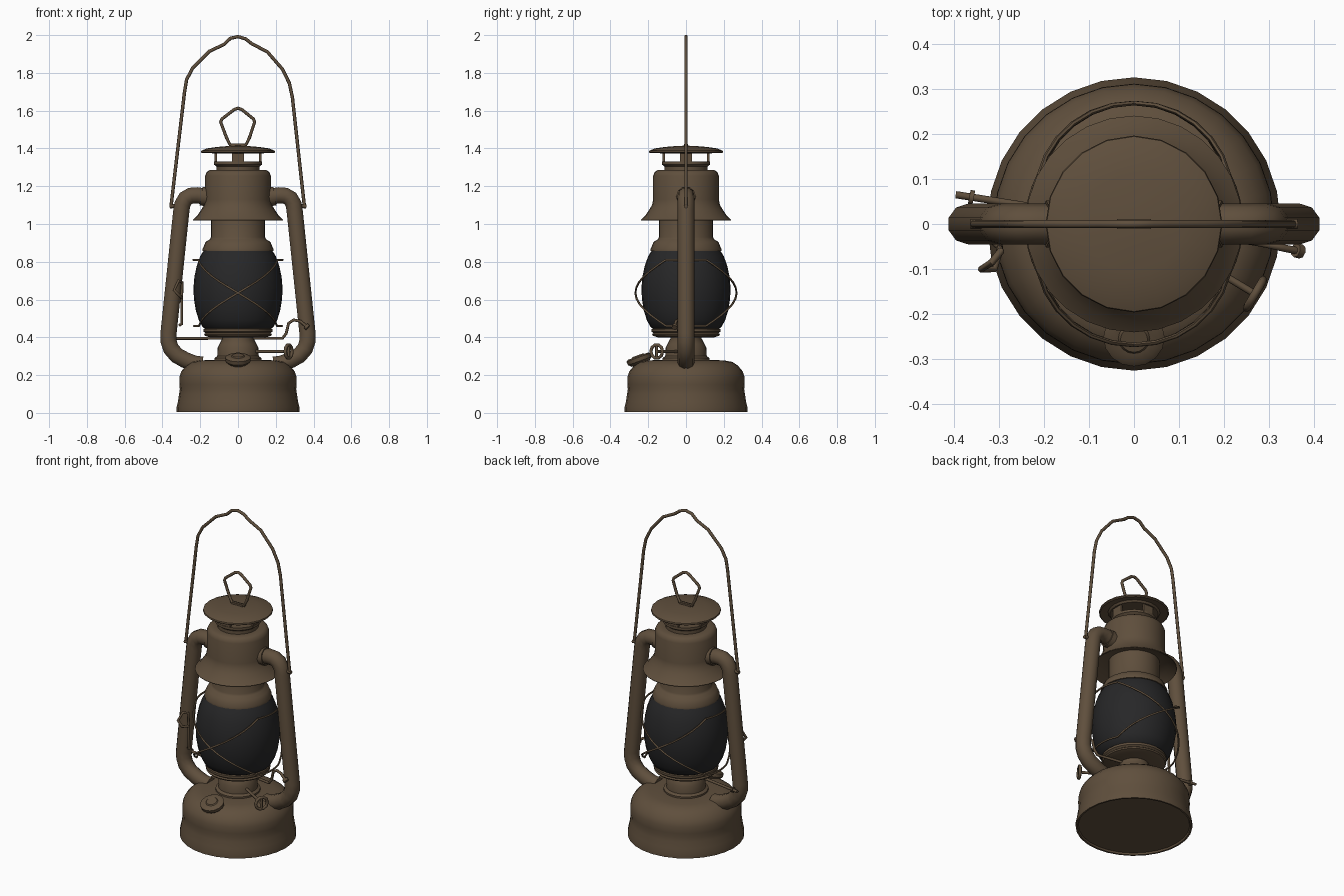
import bpy
import math
from mathutils import Vector, Matrix

cube = bpy.data.objects.get("Cube")
if cube:
    bpy.data.objects.remove(cube)


def material(name, rgb):
    m = bpy.data.materials.new(name)
    m.use_nodes = True
    m.diffuse_color = (*rgb, 1)
    m.node_tree.nodes["Principled BSDF"].inputs["Base Color"].default_value = (*rgb, 1)
    return m


BROWN = material("aged brown metal", (0.115, 0.078, 0.046))
BLACK = material("sooty dark glass", (0.02, 0.02, 0.021))


def finish(obj, mat, angle=40):
    if not obj.data.materials:
        obj.data.materials.append(mat)
    bpy.ops.object.select_all(action='DESELECT')
    obj.select_set(True)
    bpy.context.view_layer.objects.active = obj
    bpy.ops.object.shade_smooth_by_angle(angle=math.radians(angle))
    return obj


def lathe(name, profile, mat=BROWN, segs=28, matrix=None):
    """Revolve (radius, height) points about z; a zero radius closes the end."""
    verts, rings, faces = [], [], []
    for r, z in profile:
        n = 1 if r == 0 else segs
        rings.append([len(verts) + i for i in range(n)])
        verts += [(r * math.cos(math.tau * i / segs), r * math.sin(math.tau * i / segs), z)
                  for i in range(n)]
    for a, b in zip(rings, rings[1:]):
        for i in range(segs):
            j = (i + 1) % segs
            quad = [a[i % len(a)], a[j % len(a)], b[j % len(b)], b[i % len(b)]]
            faces.append(list(dict.fromkeys(quad)))
    mesh = bpy.data.meshes.new(name)
    mesh.from_pydata(verts, [], faces)
    obj = bpy.data.objects.new(name, mesh)
    bpy.context.collection.objects.link(obj)
    if matrix:
        obj.matrix_world = matrix
    return finish(obj, mat)


def tube(name, points, radius, mat=BROWN, smooth=False, closed=False, sides=2):
    """Sweep a round section along a path and keep it as a mesh."""
    curve = bpy.data.curves.new(name + " path", 'CURVE')
    curve.dimensions = '3D'
    curve.bevel_depth = radius
    curve.bevel_resolution = sides
    curve.use_fill_caps = True
    curve.resolution_u = 4
    spline = curve.splines.new('BEZIER' if smooth else 'POLY')
    pts = spline.bezier_points if smooth else spline.points
    pts.add(len(points) - 1)
    for p, co in zip(pts, points):
        if smooth:
            p.co = co
            p.handle_left_type = p.handle_right_type = 'AUTO'
        else:
            p.co = (*co, 1)
    spline.use_cyclic_u = closed
    path = bpy.data.objects.new(name + " path", curve)
    bpy.context.collection.objects.link(path)
    deps = bpy.context.evaluated_depsgraph_get()
    mesh = bpy.data.meshes.new_from_object(path.evaluated_get(deps))
    bpy.data.objects.remove(path)
    obj = bpy.data.objects.new(name, mesh)
    bpy.context.collection.objects.link(obj)
    return finish(obj, mat, 60)


def box(name, center, size, turn=0):
    bpy.ops.mesh.primitive_cube_add(size=1)
    obj = bpy.context.object
    obj.name = name
    rot = Matrix.Rotation(turn, 4, 'Z')
    obj.matrix_world = rot @ Matrix.Translation(center) @ Matrix.Diagonal((*size, 1))
    return finish(obj, BROWN)


# Fuel tank with rolled foot and rounded shoulder
lathe("fuel_tank", [(0, .015), (.31, .015), (.315, .005), (.325, .005), (.325, .03), (.318, .06),
                    (.312, .10), (.308, .125), (.311, .15), (.31, .19), (.30, .22), (.275, .25),
                    (.245, .27), (.20, .278), (.13, .28), (0, .28)])

# Burner cone and the plate carrying the globe
lathe("burner", [(.125, .275), (.125, .29), (.11, .30), (.108, .345), (.098, .365), (.082, .395),
                 (.085, .41), (.0, .41)])
lathe("globe_plate", [(0, .40), (.15, .40), (.175, .408), (.18, .416), (.172, .422), (.182, .43),
                      (.182, .443), (.165, .45), (0, .45)])

# Glass globe
lathe("glass_globe", [(.165, .44), (.188, .455), (.207, .49), (.223, .54), (.233, .60), (.236, .66),
                      (.231, .72), (.218, .78), (.20, .83), (.178, .865)], BLACK)

# Chimney collar, flared hood and its shoulder
lathe("chimney_collar", [(.17, .855), (.188, .858), (.188, .868), (.18, .885), (.172, .905), (.15, .918),
                         (.143, .93), (.143, 1.07)])
lathe("hood", [(.14, 1.06), (.19, 1.05), (.238, 1.018), (.24, 1.022), (.215, 1.045), (.195, 1.075),
               (.18, 1.10), (.174, 1.13), (.174, 1.255), (.166, 1.275), (.15, 1.285), (.12, 1.285), (0, 1.285)])

# Vent: lower ring, four posts and the domed cap
lathe("vent_ring", [(.115, 1.28), (.115, 1.305), (.128, 1.315), (.128, 1.33), (.115, 1.33), (0, 1.325)])
for k in range(4):
    box(f"vent_post_{k + 1}", (.118, 0, 1.352), (.012, .066, .07), k * math.pi / 2)
lathe("vent_cap", [(0, 1.372), (.135, 1.372), (.145, 1.382), (.19, 1.375), (.196, 1.38), (.194, 1.388),
                   (.165, 1.400), (.11, 1.408), (.05, 1.413), (0, 1.415)], segs=20)

# Lifting ring on the cap
box("ring_bracket", (0, 0, 1.417), (.075, .022, .014))
tube("lifting_ring", [(-.042, 0, 1.42), (-.06, 0, 1.455), (-.092, 0, 1.54), (-.085, 0, 1.556),
                      (-.02, 0, 1.606), (0, 0, 1.613), (.02, 0, 1.606), (.082, 0, 1.556),
                      (.088, 0, 1.54), (.06, 0, 1.455), (.042, 0, 1.42)], .0085, closed=True)

# Side air tubes, mirrored, with sockets at the hood
arm = [(.15, 1.14), (.215, 1.152), (.25, 1.15), (.277, 1.135), (.294, 1.105), (.30, 1.07),
       (.368, .42), (.368, .38), (.355, .34), (.325, .305), (.28, .28), (.235, .262), (.19, .255)]
for side, label in ((1, "left"), (-1, "right")):
    tube(f"{label}_air_tube", [(side * x, 0, z) for x, z in arm], .045, sides=3)
    tube(f"{label}_tube_socket", [(side * .165, 0, 1.143), (side * .195, 0, 1.148)], .052, sides=3)
    tube(f"{label}_bail_pivot", [(side * .29, 0, 1.10), (side * .362, 0, 1.093)], .011)

# Wire bail handle with a raised grip
tube("bail_handle", [(-.355, 0, 1.09), (-.335, 0, 1.26), (-.283, 0, 1.70), (-.272, 0, 1.765),
                     (-.24, 0, 1.825), (-.15, 0, 1.915), (-.075, 0, 1.95), (-.04, 0, 1.983),
                     (0, 0, 1.992), (.04, 0, 1.98), (.075, 0, 1.953), (.155, 0, 1.912),
                     (.235, 0, 1.82), (.272, 0, 1.745), (.288, 0, 1.67), (.333, 0, 1.26),
                     (.352, 0, 1.09)], .009)


# Globe guard: crossed wires on front and back, joined around the sides
def guard_point(angle, z):
    r = .268 - 1.1 * (z - .64) ** 2
    return (r * math.sin(angle), -r * math.cos(angle), z)


for face, label in ((0, "front"), (math.pi, "back")):
    for s in (1, -1):
        steps = [i / 6 for i in range(-6, 7)]
        tube(f"{label}_guard_wire_{'a' if s > 0 else 'b'}",
             [guard_point(face + s * t * 1.1, .635 + .175 * t) for t in steps], .0055, sides=1)
for side, label in ((1, "left"), (-1, "right")):
    for z, part in ((.81, "upper"), (.46, "lower")):
        tube(f"{label}_{part}_guard_wire",
             [guard_point(side * (math.pi / 2 + t * .118), z) for t in range(-4, 5)], .0055, sides=1)

# Globe lifting rod with crank end and knob
tube("globe_lift_rod", [(-.395, .065, .395), (-.30, .05, .395), (.235, -.035, .395), (.255, -.038, .42),
                        (.268, -.04, .475), (.295, -.045, .492), (.33, -.053, .485),
                        (.365, -.06, .455)], .008)
tube("lift_rod_knob", [(.358, -.058, .461), (.370, -.061, .451)], .016)
tube("lift_rod_stop", [(-.365, .060, .395), (-.355, .058, .395)], .016)

# Locking hook on the right tube
tube("lock_hook", [(-.31, -.04, .465), (-.298, -.05, .47), (-.298, -.055, .63), (-.295, -.06, .69),
                   (-.315, -.085, .70), (-.338, -.10, .65), (-.31, -.10, .62), (-.298, -.06, .61)], .008)

# Wick winder: shaft and open wire ring
hub = Vector((.268, -.155, .325))
axis = Vector((.85, -.5, 0)).normalized()
tube("wick_shaft", [(.06, -.03, .325), hub], .008)
across = Vector((.5, .85, 0)).normalized()
up = Vector((0, 0, 1))
tube("wick_winder", [hub + .036 * (math.cos(a) * across + math.sin(a) * up)
                     for a in (math.tau * i / 10 for i in range(10))], .009, closed=True)
tube("winder_bar", [hub - .034 * up, hub + .034 * up], .008)

# Tilted filler neck and cap at the front
tilt = Matrix.Translation((0, -.245, .275)) @ Matrix.Rotation(math.radians(20), 4, 'X')
lathe("filler_neck", [(.045, -.055), (.045, 0)], segs=16, matrix=tilt)
lathe("filler_cap", [(0, -.015), (.05, -.015), (.066, 0), (.068, .02), (.055, .027), (.035, .027),
                     (.03, .032), (0, .032)], segs=16, matrix=tilt)
